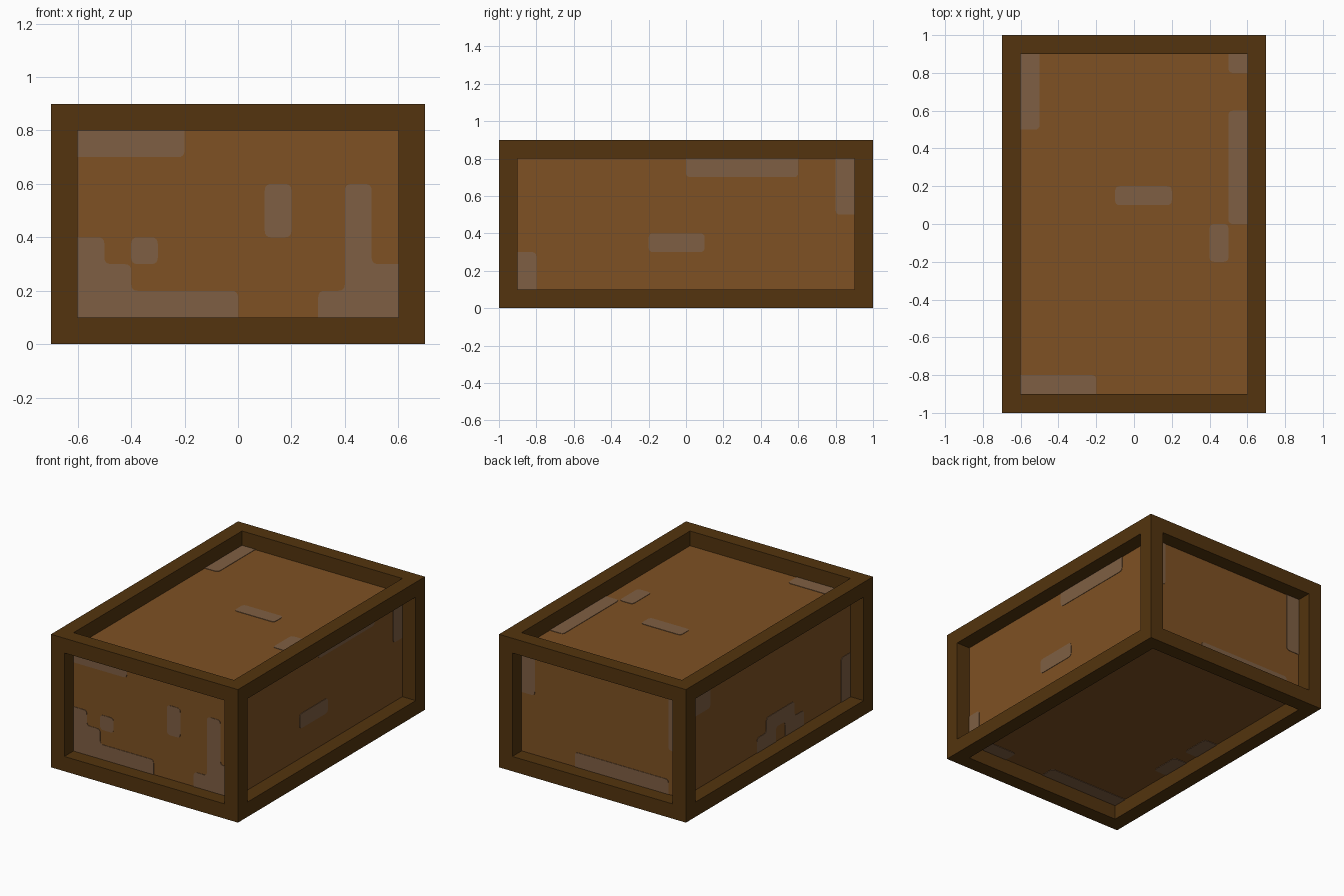
import bpy
import bmesh
from mathutils import Vector

if "Cube" in bpy.data.objects:
    bpy.data.objects.remove(bpy.data.objects["Cube"], do_unlink=True)


def srgb(r, g, b):
    """8-bit sRGB to a linear RGBA colour."""
    lin = [c / 12.92 if c <= 0.04045 else ((c + 0.055) / 1.055) ** 2.4
           for c in (r / 255, g / 255, b / 255)]
    return (*lin, 1.0)


def material(name, colour):
    mat = bpy.data.materials.new(name)
    mat.use_nodes = True
    mat.diffuse_color = colour
    bsdf = next(n for n in mat.node_tree.nodes if n.type == 'BSDF_PRINCIPLED')
    bsdf.inputs["Base Color"].default_value = colour
    bsdf.inputs["Roughness"].default_value = 0.9
    return mat


DARK = material("dark_wood", srgb(83, 52, 14))
WOOD = material("plain_wood", srgb(126, 81, 35))
WORN = material("worn_wood", srgb(127, 95, 67))


def finish(bm, name, mat):
    bmesh.ops.recalc_face_normals(bm, faces=bm.faces)
    mesh = bpy.data.meshes.new(name)
    bm.to_mesh(mesh)
    bm.free()
    mesh.materials.append(mat)
    obj = bpy.data.objects.new(name, mesh)
    bpy.context.collection.objects.link(obj)
    return obj


def box(size):
    """Box centred on the crate's middle."""
    bm = bmesh.new()
    bmesh.ops.create_cube(bm, size=1)
    for v in bm.verts:
        v.co = Vector(c * s for c, s in zip(v.co, size)) + Vector((0, 0, 0.45))
    return bm


# Frame: every side inset, then sunk by the beam thickness and opened
BEAM = 0.1
bm = box((1.4, 2.0, 0.9))
sides = bm.faces[:]
bmesh.ops.inset_individual(bm, faces=sides, thickness=BEAM, use_even_offset=True)
for face in sides:
    normal = face.normal.copy()
    wall = bmesh.ops.extrude_discrete_faces(bm, faces=[face])["faces"][0]
    bmesh.ops.translate(bm, verts=wall.verts[:], vec=-normal * BEAM)
    bm.faces.remove(wall)
bmesh.ops.remove_doubles(bm, verts=bm.verts[:], dist=0.001)
finish(bm, "frame", DARK)

# Panels: one box filling the frame
finish(box((1.2, 1.8, 0.7)), "panels", WOOD)

# Worn patches, on a grid of tenths
LIMITS = {0: (-6, 6), 1: (-9, 9), 2: (1, 8)}
RADIUS = 0.25
THICK = 0.003


def rect(a0, a1, b0, b1):
    return [(a0, b0), (a1, b0), (a1, b1), (a0, b1)]


def rounded(points, la, lb):
    """Round each corner that does not lie on the panel's border."""
    out = []
    for i, (a, b) in enumerate(points):
        if a in la or b in lb:
            out.append(Vector((a, b)))
            continue
        p = Vector((a, b))
        start = p + (Vector(points[i - 1]) - p).normalized() * RADIUS
        end = p + (Vector(points[(i + 1) % len(points)]) - p).normalized() * RADIUS
        for k in range(5):
            t = k / 4
            out.append(start * (1 - t) ** 2 + p * 2 * t * (1 - t) + end * t ** 2)
    return out


def patches(name, axis, sign, outlines):
    """Thin plates on the panel facing along sign * axis."""
    u, v = [i for i in range(3) if i != axis]
    level = LIMITS[axis][sign > 0] / 10
    bm = bmesh.new()
    for outline in outlines:
        verts = []
        for a, b in rounded(outline, LIMITS[u], LIMITS[v]):
            co = Vector((0, 0, 0))
            co[axis], co[u], co[v] = level, a / 10, b / 10
            verts.append(bm.verts.new(co))
        face = bm.faces.new(verts)
        ext = bmesh.ops.extrude_face_region(bm, geom=[face], use_keep_orig=True)["geom"]
        shift = Vector((0, 0, 0))
        shift[axis] = sign * THICK
        bmesh.ops.translate(bm, vec=shift,
                            verts=[g for g in ext if isinstance(g, bmesh.types.BMVert)])
    finish(bm, name, WORN)


patches("front_patches", 1, -1, [
    rect(-6, -2, 7, 8), rect(1, 2, 4, 6), rect(-4, -3, 3, 4),
    [(-6, 1), (0, 1), (0, 2), (-4, 2), (-4, 3), (-5, 3), (-5, 4), (-6, 4)],
    [(3, 1), (6, 1), (6, 3), (5, 3), (5, 6), (4, 6), (4, 2), (3, 2)],
])
patches("back_patches", 1, 1, [
    rect(5, 6, 5, 8), rect(-6, -5, 4, 8), rect(-5, 2, 1, 2),
])
patches("left_patches", 0, 1, [
    rect(-9, -8, 1, 3), rect(-2, 1, 3, 4), rect(0, 6, 7, 8), rect(8, 9, 5, 8),
])
patches("right_patches", 0, -1, [
    rect(6, 9, 6, 8), rect(-9, -8, 1, 4),
    [(1, 1), (1, 2), (0, 2), (0, 3), (-3, 3), (-3, 2), (-4, 2), (-4, 1),
     (-2, 1), (-2, 2), (-1, 2), (-1, 1)],
])
patches("top_patches", 2, 1, [
    rect(-6, -5, 5, 9), rect(5, 6, 8, 9), rect(5, 6, 0, 6),
    rect(4, 5, -2, 0), rect(-1, 2, 1, 2), rect(-6, -2, -9, -8),
])
patches("bottom_patches", 2, -1, [
    rect(-6, 0, -9, -8), rect(3, 6, -9, -8),
    rect(-6, -5, -4, -2), rect(-6, -5, -1, 1),
])
